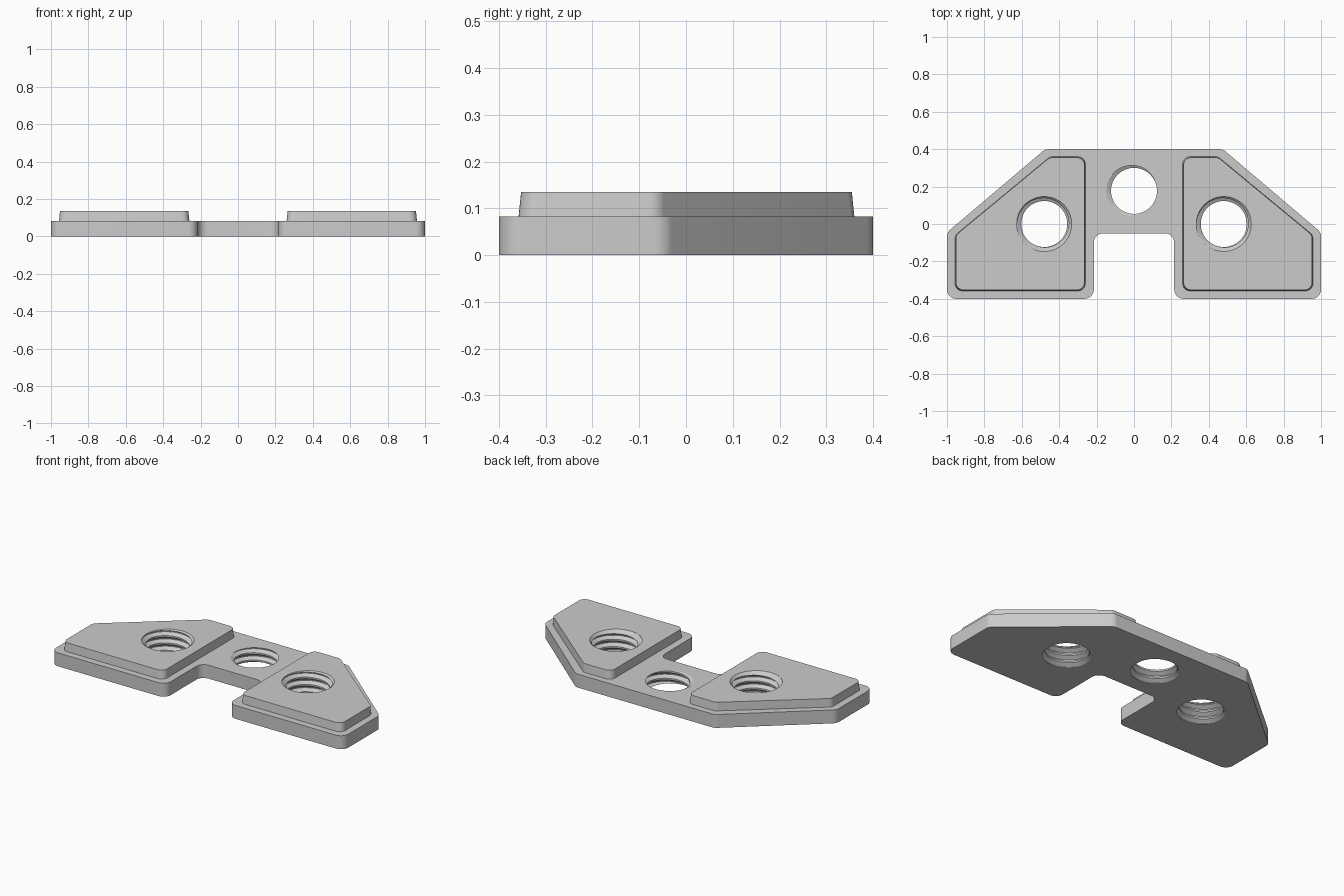
import bpy, bmesh, math
from mathutils import Vector

if "Cube" in bpy.data.objects:
    bpy.data.objects.remove(bpy.data.objects["Cube"], do_unlink=True)

PLATE_TOP, PAD_TOP = 0.083, 0.135
PITCH, MINOR, MAJOR = 0.045, 0.123, 0.147

metal = bpy.data.materials.new("plain_grey")
metal.use_nodes = True
grey = (0.6, 0.6, 0.6, 1)
metal.diffuse_color = grey
metal.node_tree.nodes["Principled BSDF"].inputs["Base Color"].default_value = grey


def make_object(name, bm):
    bmesh.ops.recalc_face_normals(bm, faces=bm.faces[:])
    mesh = bpy.data.meshes.new(name)
    bm.to_mesh(mesh)
    bm.free()
    mesh.materials.append(metal)
    obj = bpy.data.objects.new(name, mesh)
    bpy.context.collection.objects.link(obj)
    return obj


def rounded(corners, radius, steps=8):
    """Outline with every corner replaced by an arc."""
    pts = [Vector((x, y, 0)) for x, y in corners]
    out = []
    for i, p in enumerate(pts):
        a = (pts[i - 1] - p).normalized()
        b = (pts[(i + 1) % len(pts)] - p).normalized()
        half = a.angle(b) / 2
        centre = p + (a + b).normalized() * radius / math.sin(half)
        reach = radius / math.tan(half)
        start = (p + a * reach - centre).normalized()
        end = (p + b * reach - centre).normalized()
        out += [centre + start.slerp(end, k / steps).normalized() * radius
                for k in range(steps + 1)]
    return out


def slab(name, outline, z0, z1, taper=1.0, pivot=Vector((0, 0, 0))):
    bm = bmesh.new()
    low = [bm.verts.new((p.x, p.y, z0)) for p in outline]
    tops = [pivot + (p - pivot) * taper for p in outline]
    high = [bm.verts.new((p.x, p.y, z1)) for p in tops]
    bm.faces.new(low)
    bm.faces.new(high)
    n = len(low)
    for i in range(n):
        j = (i + 1) % n
        bm.faces.new((low[i], low[j], high[j], high[i]))
    return make_object(name, bm)


def thread_cutter(x, y, n=48, turns=7, z0=-0.1):
    """Closed helical thread; the seam joins each turn to the next."""
    profile = [(0, MINOR), (0.22, MINOR), (0.52, MAJOR), (0.65, MAJOR)]
    bm = bmesh.new()
    cols = []
    for j in range(n):
        ang = math.tau * j / n
        col = []
        for t in range(turns + (j == 0)):
            for f, r in profile:
                z = z0 + PITCH * (t + f + j / n)
                col.append(bm.verts.new((x + r * math.cos(ang), y + r * math.sin(ang), z)))
        cols.append(col)
    cols.append(cols[0][len(profile):])
    for a, b in zip(cols, cols[1:]):
        for k in range(turns * len(profile) - 1):
            bm.faces.new((a[k], b[k], b[k + 1], a[k + 1]))
    rim = [e for e in bm.edges if e.is_boundary]
    tips = [bm.verts.new((x, y, z)) for z in (-0.3, 0.5)]
    for e in rim:
        above = e.verts[0].co.z > PLATE_TOP
        bm.faces.new((e.verts[0], e.verts[1], tips[above]))
    return make_object("thread_cutter", bm)


def chamfer_cutter(x, y):
    bm = bmesh.new()
    bmesh.ops.create_cone(bm, cap_ends=True, segments=64, radius1=MAJOR - 0.05,
                          radius2=MAJOR + 0.05, depth=0.1)
    bmesh.ops.translate(bm, verts=bm.verts[:], vec=(x, y, PAD_TOP))
    return make_object("chamfer_cutter", bm)


def cut(obj, cutter):
    mod = obj.modifiers.new("hole", 'BOOLEAN')
    mod.operation, mod.solver, mod.object = 'DIFFERENCE', 'EXACT', cutter
    bpy.context.view_layer.objects.active = obj
    bpy.ops.object.modifier_apply(modifier=mod.name)


# Base plate with a notch at the front
half = [(0.215, -0.05), (0.215, -0.4), (1, -0.4), (1, -0.045), (0.475, 0.4)]
corners = half + [(-x, y) for x, y in reversed(half)]
plate = slab("base_plate", rounded(corners, 0.05), 0, PLATE_TOP)

# Raised tapered pads
pad_corners = [(0.26, -0.358), (0.957, -0.358), (0.957, -0.06), (0.449, 0.36), (0.26, 0.36)]
parts, cutters = [plate], []
for side, name in ((1, "left_pad"), (-1, "right_pad")):
    outline = rounded([(side * x, y) for x, y in pad_corners], 0.04)
    pad = slab(name, outline, PLATE_TOP, PAD_TOP, 0.985, Vector((side * 0.609, 0, 0)))
    parts.append(pad)
    # Threaded side hole through pad and plate, chamfered at the top
    thread, chamfer = thread_cutter(side * 0.48, 0), chamfer_cutter(side * 0.48, 0)
    cut(pad, thread)
    cut(pad, chamfer)
    cut(plate, thread)
    cutters += [thread, chamfer]

# Threaded middle hole
middle = thread_cutter(0, 0.177)
cut(plate, middle)
for c in cutters + [middle]:
    bpy.data.objects.remove(c, do_unlink=True)

bpy.ops.object.select_all(action='DESELECT')
for p in parts:
    p.select_set(True)
bpy.context.view_layer.objects.active = plate
bpy.ops.object.shade_smooth_by_angle(angle=math.radians(25))
